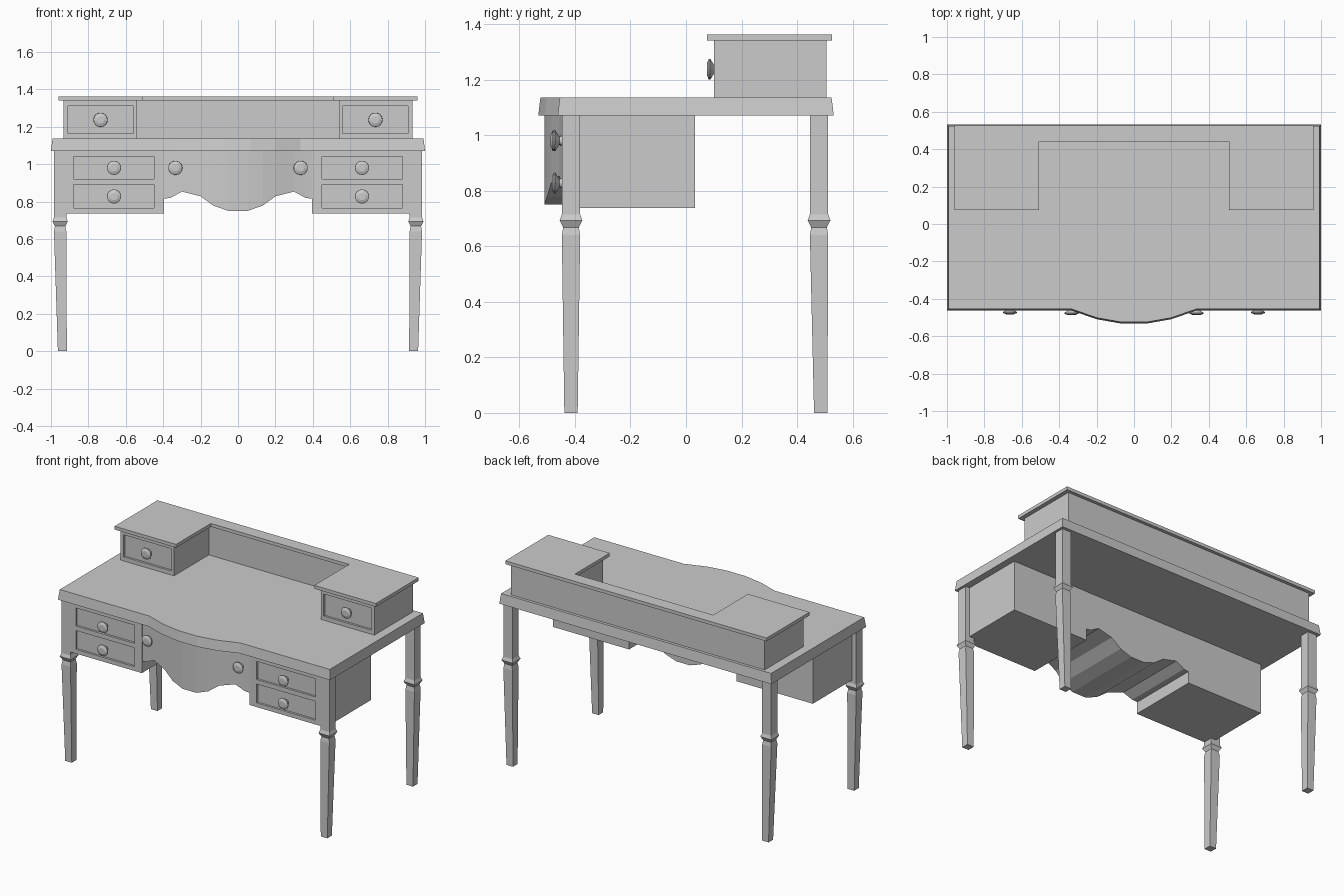
import bpy, bmesh, math

if "Cube" in bpy.data.objects:
    bpy.data.objects.remove(bpy.data.objects["Cube"])


def make(name, verts, faces):
    me = bpy.data.meshes.new(name)
    me.from_pydata(verts, [], faces)
    bm = bmesh.new()
    bm.from_mesh(me)
    bmesh.ops.recalc_face_normals(bm, faces=bm.faces)
    bm.to_mesh(me)
    bm.free()
    ob = bpy.data.objects.new(name, me)
    bpy.context.collection.objects.link(ob)
    return ob


def loft(name, rings, closed=False):
    """Skin a list of equal-length rings; cap the ends."""
    n = len(rings[0])
    verts = [v for r in rings for v in r]
    faces = [(k * n + i, k * n + (i + 1) % n, (k + 1) * n + (i + 1) % n, (k + 1) * n + i)
             for k in range(len(rings) - 1) for i in range(n)]
    faces += [tuple(range(n)), tuple(range((len(rings) - 1) * n, len(rings) * n))]
    return make(name, verts, faces)


def rect(x0, x1, y0, y1, z):
    return [(x0, y0, z), (x1, y0, z), (x1, y1, z), (x0, y1, z)]


def box(name, x, y, z):
    x0, x1 = sorted(x)
    return loft(name, [rect(x0, x1, *y, z[0]), rect(x0, x1, *y, z[1])])


def cut(ob, cutter):
    mod = ob.modifiers.new("recess", 'BOOLEAN')
    mod.operation, mod.object, mod.solver = 'DIFFERENCE', cutter, 'EXACT'
    bpy.context.view_layer.objects.active = ob
    bpy.ops.object.modifier_apply(modifier=mod.name)
    bpy.data.objects.remove(cutter)


def knob(name, x, y, z):
    """Turned knob whose base sits at y and points to -y."""
    prof = [(0, .019), (.012, .014), (.027, .038), (.032, .037), (.039, .02)]
    n = 16
    return loft(name, [[(x + r * math.cos(2 * math.pi * i / n), y - d,
                         z + r * math.sin(2 * math.pi * i / n)) for i in range(n)]
                       for d, r in prof])


# Desk top with bowed front and slightly flared lower edge
bow = [(-.335, 0), (-.2, -.047), (-.07, -.07), (.07, -.07), (.2, -.047), (.335, 0)]


def top_ring(z, e):
    front = [(-.992 - e, -.454 - e, z)] + [(x, -.454 - e + d, z) for x, d in bow] \
        + [(.992 + e, -.454 - e, z)]
    return front + [(.992 + e, .524 + e, z), (-.992 - e, .524 + e, z)]


loft("desk_top", [top_ring(1.07, .008), top_ring(1.136, 0)])

RECESS = .014
for s, side in ((-1, "left"), (1, "right")):
    # Legs: square post, collar, tapered foot
    for y, foot_y, place in ((-.414, -.414, "front"), (.479, .485, "back")):
        secs = [(.939, foot_y, .024, 0), (.951, y, .033, .64), (.951, y, .028, .668),
                (.951, y, .041, .693), (.951, y, .033, .715), (.951, y, .033, 1.07)]
        loft(f"{place}_leg_{side}", [rect(s * cx - h, s * cx + h, cy - h, cy + h, z)
                                     for cx, cy, h, z in secs])

    # Pedestal with two recessed drawer fronts
    ped = box(f"pedestal_{side}", (s * .395, s * .955), (-.445, .033), (.737, 1.07))
    for i, (z0, z1) in enumerate(((.765, .89), (.92, 1.04))):
        cut(ped, box("cutter", (s * .449, s * .88), (-.6, -.445 + RECESS), (z0, z1)))
        knob(f"drawer_knob_{side}_{i + 1}", s * .663, -.445 + RECESS - .013, (z0 + z1) / 2)

    # Small drawer box on the desk top
    hutch = box(f"upper_box_{side}", (s * .54, s * .932), (.1, .505), (1.136, 1.342))
    cut(hutch, box("cutter", (s * .56, s * .91), (0, .1 + RECESS), (1.163, 1.31)))
    knob(f"upper_knob_{side}", s * .735, .1 + RECESS, 1.237)

    # Knob on the curved centre front
    knob(f"centre_knob_{side}", s * .335, -.448, .98)

# Centre section: bowed front, scalloped bottom
half = [(.395, .815, -.44), (.36, .82, -.445), (.3, .853, -.457),
        (.2, .828, -.485), (.13, .777, -.5), (.05, .75, -.51)]
cols = [(-x, z, y) for x, z, y in half] + half[::-1]
loft("centre_drawer_apron", [[(x, y, z), (x, y, 1.07), (x, .032, 1.07), (x, .032, z)]
                             for x, z, y in cols])

# Back panel and U-shaped cover board of the upper part
box("upper_back_panel", (-.54, .54), (.465, .505), (1.136, 1.342))
outline = [(-.96, .075), (-.508, .075), (-.508, .44), (.508, .44),
           (.508, .075), (.96, .075), (.96, .526), (-.96, .526)]
loft("upper_cover", [[(x, y, z) for x, y in outline] for z in (1.341, 1.363)])
